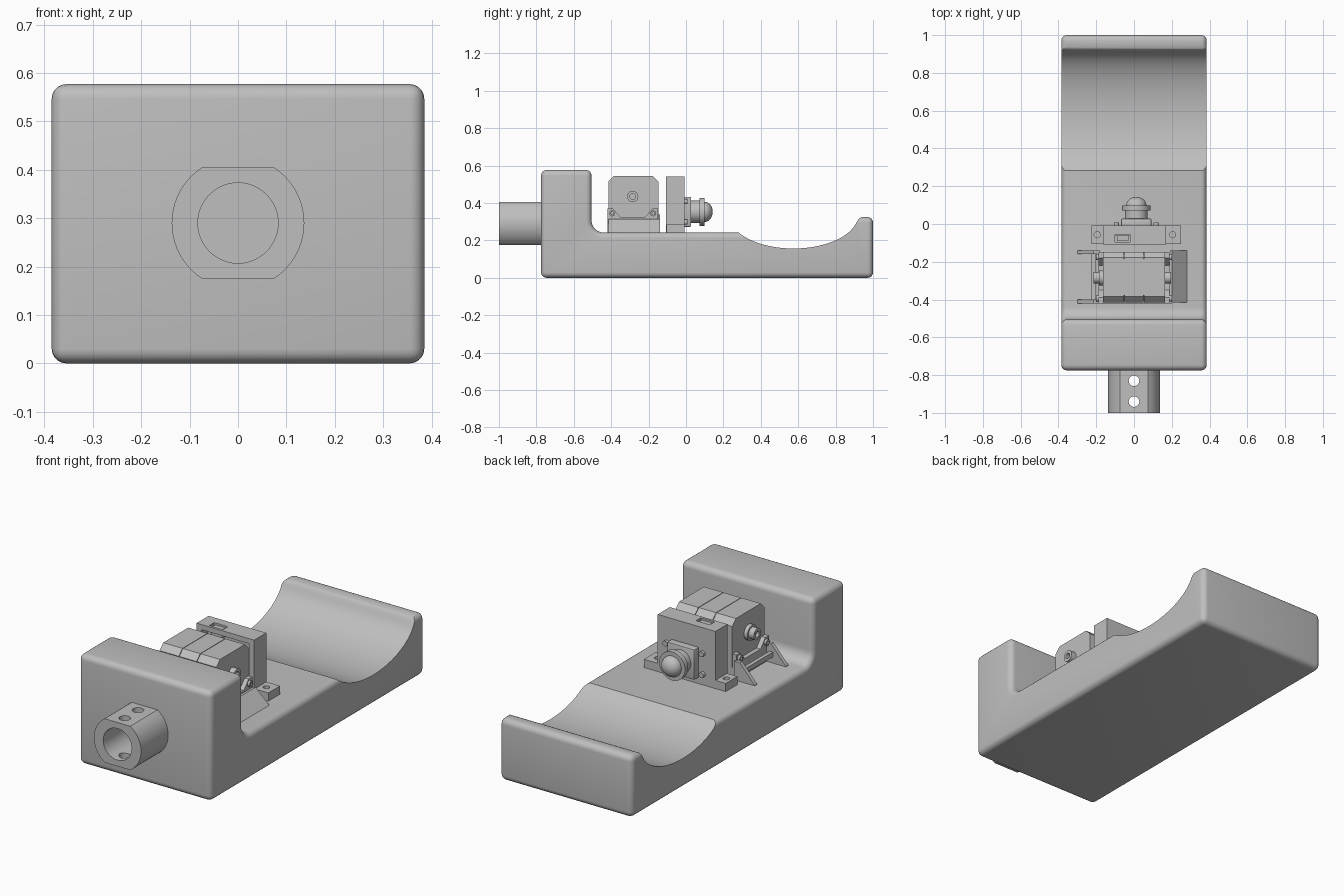
import bpy, bmesh, math
from mathutils import Vector

cube = bpy.data.objects.get("Cube")
if cube:
    bpy.data.objects.remove(cube, do_unlink=True)

grey = bpy.data.materials.new("plain grey")
grey.use_nodes = True
TONE = (0.52, 0.52, 0.52, 1)
grey.diffuse_color = TONE
grey.node_tree.nodes["Principled BSDF"].inputs["Base Color"].default_value = TONE


def finish(name, bm):
    bmesh.ops.recalc_face_normals(bm, faces=bm.faces)
    mesh = bpy.data.meshes.new(name)
    bm.to_mesh(mesh)
    bm.free()
    mesh.materials.append(grey)
    ob = bpy.data.objects.new(name, mesh)
    bpy.context.scene.collection.objects.link(ob)
    return ob


def prism(name, axis, profile, a, b):
    """Extrude a 2D outline (remaining axes in order) from a to b along an axis."""
    def place(p):
        co = list(p)
        co.insert(axis, a)
        return co
    bm = bmesh.new()
    face = bm.faces.new([bm.verts.new(place(p)) for p in profile])
    grown = bmesh.ops.extrude_face_region(bm, geom=[face])["geom"]
    shift = Vector((0, 0, 0))
    shift[axis] = b - a
    bmesh.ops.translate(bm, vec=shift, verts=[g for g in grown if isinstance(g, bmesh.types.BMVert)])
    return finish(name, bm)


def box(name, x, y, z):
    return prism(name, 2, [(x[0], y[0]), (x[1], y[0]), (x[1], y[1]), (x[0], y[1])], *z)


def arc(cx, cy, rx, ry, start, end, n):
    angles = [math.radians(start + (end - start) * i / n) for i in range(n + 1)]
    return [(cx + rx * math.cos(t), cy + ry * math.sin(t)) for t in angles]


def rod(name, axis, centre, r, a, b, n=32):
    return prism(name, axis, arc(*centre, r, r, 0, 360, n)[:-1], a, b)


def lathe(name, centre, profile, n=40):
    """Spin (radius, y) points round the y axis through centre."""
    bm = bmesh.new()
    verts = [bm.verts.new((centre[0] + r, y, centre[1])) for r, y in profile]
    edges = [bm.edges.new(pair) for pair in zip(verts, verts[1:])]
    bmesh.ops.spin(bm, geom=verts + edges, cent=(centre[0], 0, centre[1]),
                   axis=(0, 1, 0), angle=math.tau, steps=n)
    bmesh.ops.remove_doubles(bm, verts=bm.verts, dist=0.0001)
    return finish(name, bm)


def apply(ob, kind, **settings):
    mod = ob.modifiers.new(kind.title(), kind)
    for key, value in settings.items():
        setattr(mod, key, value)
    bpy.context.view_layer.objects.active = ob
    bpy.ops.object.modifier_apply(modifier=mod.name)


def cut(ob, *cutters):
    for c in cutters:
        apply(ob, "BOOLEAN", object=c, operation="DIFFERENCE", solver="EXACT")
        bpy.data.objects.remove(c, do_unlink=True)


def bevel(ob, width, segments):
    apply(ob, "BEVEL", width=width, segments=segments, limit_method="ANGLE",
          angle_limit=math.radians(30))


# Main body: tall front wall, filleted deck, raised back lip, rounded edges
outline = [(-0.775, 0), (1, 0), (1, 0.325), (0.65, 0.325), (0.65, 0.242)]
outline += arc(-0.44, 0.307, 0.065, 0.065, 270, 180, 8)
outline += [(-0.505, 0.577), (-0.775, 0.577)]
body = prism("body", 0, outline, -0.385, 0.385)
bevel(body, 0.03, 5)

# Elliptical cradle scooped out across the back
scoop = arc(0.575, 0.337, 0.345, 0.18, 180, 345, 40)
scoop += [(0.917, 0.306), (0.926, 0.318), (0.942, 0.326), (0.942, 0.45), (0.23, 0.45)]
cut(body, prism("scoop_cutter", 0, scoop, -0.5, 0.5))

# Hollow front shaft with flats and two cross holes
flat = math.degrees(math.asin(0.115 / 0.137))
shaft_outline = (arc(0, 0.29, 0.137, 0.137, -flat, flat, 20)
                 + arc(0, 0.29, 0.137, 0.137, 180 - flat, 180 + flat, 20))
shaft = prism("front_shaft", 1, shaft_outline, -1, -0.76)
cut(shaft, rod("bore_cutter", 1, (0, 0.29), 0.083, -1.1, -0.775, 48),
    *[rod("pin_cutter", 2, (0, y), 0.028, 0.1, 0.5) for y in (-0.94, -0.83)])

# Motor: chamfered end caps round a slightly smaller middle
def chamfered(y0, y1, z0, z1, c):
    return [(y0, z0), (y1, z0), (y1, z1 - c), (y1 - c, z1), (y0 + c, z1), (y0, z1 - c)]

prism("motor_core", 0, chamfered(-0.405, -0.155, 0.27, 0.538, 0.03), -0.15, 0.15)
for name, a, b in (("right_motor_cap", -0.165, -0.053), ("middle_motor_cap", -0.05, 0.05),
                   ("left_motor_cap", 0.053, 0.165)):
    prism(name, 0, chamfered(-0.415, -0.148, 0.3, 0.545, 0.03), a, b)
rod("motor_boss", 0, (-0.285, 0.435), 0.04, -0.185, -0.15)
axle = rod("motor_axle", 0, (-0.285, 0.435), 0.03, -0.215, -0.15)
cut(axle, rod("axle_cutter", 0, (-0.285, 0.435), 0.015, -0.3, -0.2))
pinion = rod("motor_pinion", 0, (-0.285, 0.435), 0.03, 0.15, 0.195)
cut(pinion, rod("pinion_cutter", 0, (-0.285, 0.435), 0.015, 0.17, 0.3))

# Motor bracket: base, end plates with screws, ramp, ribs and tie bar
box("bracket_base", (-0.17, 0.2), (-0.42, -0.15), (0.23, 0.315))
plate = [(-0.42, 0.23), (-0.15, 0.23), (-0.15, 0.37), (-0.18, 0.37), (-0.22, 0.325),
         (-0.35, 0.325), (-0.39, 0.37), (-0.42, 0.37)]
for side, s in (("left", 1), ("right", -1)):
    prism(side + "_bracket_plate", 0, plate, s * 0.165, s * 0.188)
    for y in (-0.395, -0.175):
        screw = rod(side + "_bracket_screw", 0, (y, 0.345), 0.016, s * 0.16, s * 0.2, 20)
        cut(screw, rod("screw_cutter", 0, (y, 0.345), 0.008, s * 0.19, s * 0.21, 12))
prism("left_ramp", 1, [(0.19, 0.23), (0.28, 0.23), (0.28, 0.242), (0.2, 0.315), (0.19, 0.315)],
      -0.415, -0.14)
for y in (-0.42, -0.16):
    prism("right_bracket_rib", 1, [(-0.18, 0.23), (-0.3, 0.23), (-0.3, 0.245),
                                   (-0.215, 0.34), (-0.18, 0.34)], y, y + 0.02)
box("right_tie_bar", (-0.225, -0.205), (-0.41, -0.15), (0.275, 0.3))

# Camera housing: hollow block with an open rear, connector slot and feet
housing = box("camera_housing", (-0.165, 0.17), (-0.108, -0.008), (0.23, 0.542))
cut(housing, box("recess_cutter", (-0.135, 0.14), (-0.2, -0.06), (0.29, 0.515)),
    box("slot_cutter", (-0.1, -0.02), (-0.095, -0.055), (0.5, 0.6)))
box("connector", (-0.09, -0.03), (-0.09, -0.06), (0.49, 0.535))
for side, a, b, hole in (("left", 0.16, 0.25, 0.205), ("right", -0.225, -0.155, -0.195)):
    foot = box(side + "_camera_foot", (a, b), (-0.105, -0.008), (0.23, 0.285))
    cut(foot, rod("foot_cutter", 2, (hole, -0.057), 0.016, 0.25, 0.4, 20))

# Lens mount with corner screws
LENS = (0.012, 0.353)
mount = box("lens_mount", (-0.068, 0.092), (-0.02, 0.028), (0.273, 0.433))
bevel(mount, 0.006, 2)
for sx in (-1, 1):
    for sz in (-1, 1):
        rod("mount_screw", 1, (LENS[0] + sx * 0.105, LENS[1] + sz * 0.055), 0.014, -0.02, 0.008, 16)

# Lens barrel, rim and domed glass
lens = [(0, 0), (0.06, 0), (0.06, 0.072), (0.075, 0.072), (0.075, 0.098), (0.06, 0.098)]
lens += arc(0, 0.098, 0.054, 0.045, 0, 90, 10)
barrel = lathe("camera_lens", LENS, lens)

# Smooth shading with crisp edges
bpy.ops.object.select_all(action="DESELECT")
for ob in bpy.context.scene.objects:
    if ob.type == "MESH" and grey.name in ob.data.materials:
        ob.select_set(True)
bpy.context.view_layer.objects.active = body
bpy.ops.object.shade_smooth_by_angle(angle=math.radians(30))
